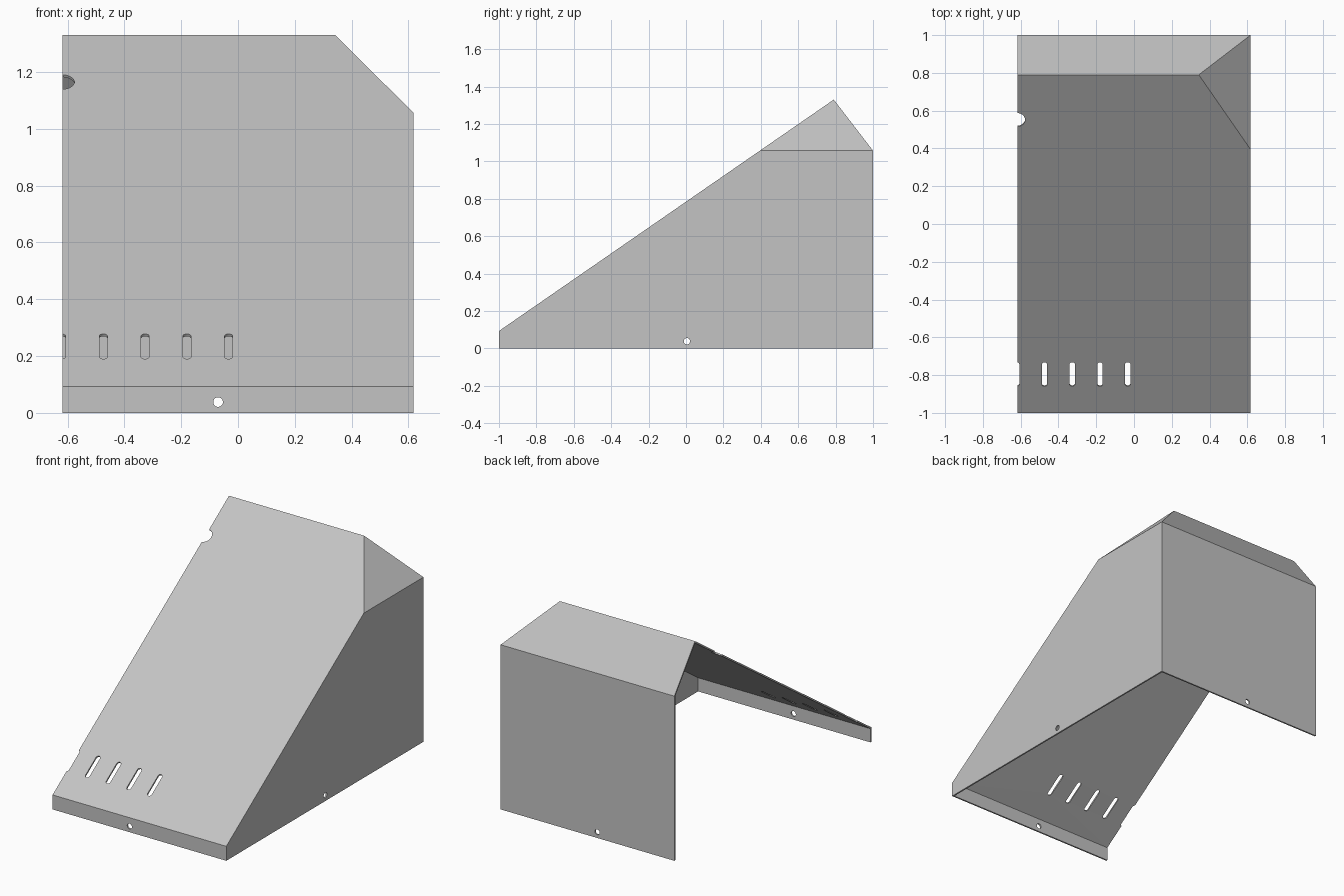
import bpy, bmesh, math
from mathutils import Matrix, Vector

old = bpy.data.objects.get("Cube")
if old:
    bpy.data.objects.remove(old, do_unlink=True)

# Main dimensions
W, LIP, EAVE, TOP = 0.617, 0.093, 1.057, 1.33
RIDGE_Y, RIDGE_X, SHEET = 0.79, 0.343, 0.01
PITCH = math.atan2(TOP - LIP, RIDGE_Y + 1)


def slope_y(z):
    return -1 + (z - LIP) / math.tan(PITCH)


steel = bpy.data.materials.new("grey_sheet_metal")
steel.use_nodes = True
grey = (0.55, 0.55, 0.55, 1)
steel.diffuse_color = grey
steel.node_tree.nodes["Principled BSDF"].inputs["Base Color"].default_value = grey


def add_object(name, bm):
    bmesh.ops.recalc_face_normals(bm, faces=bm.faces)
    mesh = bpy.data.meshes.new(name)
    bm.to_mesh(mesh)
    bm.free()
    mesh.materials.append(steel)
    obj = bpy.data.objects.new(name, mesh)
    bpy.context.collection.objects.link(obj)
    return obj


def slot_cutter(name, centre, rotation, radius, length=0.0):
    """Round-ended prism along local z, stretched along local y."""
    bm = bmesh.new()
    steps, half = 24, length / 2
    ring = []
    for i in range(steps):
        a = 2 * math.pi * (i + 0.5) / steps
        shift = math.copysign(half, math.sin(a))
        ring.append(bm.verts.new((radius * math.cos(a), radius * math.sin(a) + shift, -0.04)))
    face = bm.faces.new(ring)
    top = bmesh.ops.extrude_face_region(bm, geom=[face])["geom"]
    bmesh.ops.translate(bm, vec=(0, 0, 0.08), verts=[v for v in top if isinstance(v, bmesh.types.BMVert)])
    bm.transform(Matrix.Translation(centre) @ rotation)
    obj = add_object(name, bm)
    obj.hide_render = True
    return obj


# Folded sheet cover, open underneath and on the right
bm = bmesh.new()
points = {
    "front_low_r": (-W, -1, 0), "front_low_l": (W, -1, 0),
    "front_r": (-W, -1, LIP), "front_l": (W, -1, LIP),
    "ridge_r": (-W, RIDGE_Y, TOP), "ridge_l": (RIDGE_X, RIDGE_Y, TOP),
    "side_eave": (W, slope_y(EAVE), EAVE),
    "back_r": (-W, 1, EAVE), "back_l": (W, 1, EAVE),
    "back_low_r": (-W, 1, 0), "back_low_l": (W, 1, 0),
}
v = {k: bm.verts.new(p) for k, p in points.items()}
panels = [
    "front_low_r front_low_l front_l front_r",
    "front_r front_l side_eave ridge_l ridge_r",
    "ridge_r ridge_l back_l back_r",
    "back_r back_l back_low_l back_low_r",
    "front_low_l back_low_l back_l side_eave front_l",
    "side_eave back_l ridge_l",
]
for panel in panels:
    bm.faces.new([v[k] for k in panel.split()])
bmesh.ops.recalc_face_normals(bm, faces=bm.faces)
# Outward normals: the front lip must face -y
bm.faces.ensure_lookup_table()
bm.normal_update()
flip = bm.faces[0].normal.y > 0
mesh = bpy.data.meshes.new("sheet_cover")
if flip:
    bmesh.ops.reverse_faces(bm, faces=bm.faces)
bm.to_mesh(mesh)
bm.free()
mesh.materials.append(steel)
cover = bpy.data.objects.new("sheet_cover", mesh)
bpy.context.collection.objects.link(cover)

solid = cover.modifiers.new("thickness", "SOLIDIFY")
solid.thickness = SHEET
solid.offset = -1
solid.use_even_offset = True
solid.use_quality_normals = True

# Vent slots, cable notch and fixing holes
tilt = Matrix.Rotation(PITCH, 4, "X")
upright = Matrix.Rotation(math.pi / 2, 4, "X")
sideways = Matrix.Rotation(math.pi / 2, 4, "Y")
vent_z, notch_z, hole_z = 0.234, 1.165, 0.038
cutters = [
    slot_cutter("vent_cutter", Vector((-0.033 - 0.147 * i, slope_y(vent_z), vent_z)), tilt, 0.0145, 0.126)
    for i in range(5)
]
cutters.append(slot_cutter("notch_cutter", Vector((-0.621, slope_y(notch_z), notch_z)), tilt, 0.045))
for y in (-1, 1):
    cutters.append(slot_cutter("hole_cutter", Vector((-0.07, y, hole_z)), upright, 0.017))
cutters.append(slot_cutter("side_hole_cutter", Vector((W, 0.005, hole_z)), sideways, 0.017))

for cutter in cutters:
    cut = cover.modifiers.new(cutter.name, "BOOLEAN")
    cut.operation = "DIFFERENCE"
    cut.solver = "EXACT"
    cut.object = cutter

# Bake the modifiers and remove the cutters
bpy.context.view_layer.update()
graph = bpy.context.evaluated_depsgraph_get()
baked = bpy.data.meshes.new_from_object(cover.evaluated_get(graph))
cover.modifiers.clear()
cover.data = baked
for cutter in cutters:
    bpy.data.objects.remove(cutter, do_unlink=True)
